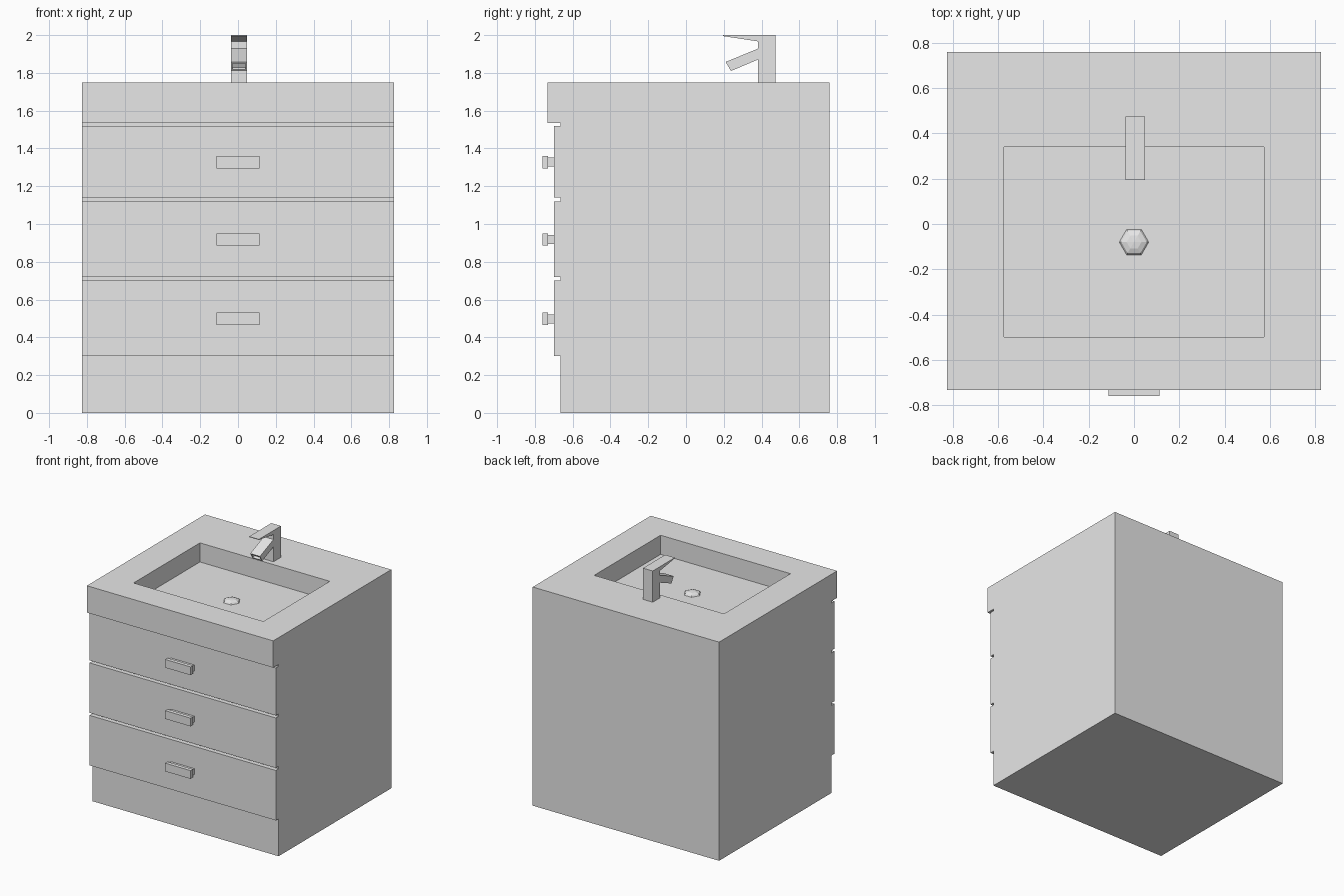
import bpy
import bmesh
from mathutils import Vector

if "Cube" in bpy.data.objects:
    bpy.data.objects.remove(bpy.data.objects["Cube"], do_unlink=True)

GREY = (0.8, 0.8, 0.8, 1.0)
grey = bpy.data.materials.new("plain_grey")
grey.use_nodes = True
grey.diffuse_color = GREY
grey.node_tree.nodes["Principled BSDF"].inputs["Base Color"].default_value = GREY


def finish(name, bm):
    """Turn a bmesh into a named, flat-shaded object."""
    bmesh.ops.recalc_face_normals(bm, faces=bm.faces)
    mesh = bpy.data.meshes.new(name)
    bm.to_mesh(mesh)
    bm.free()
    mesh.materials.append(grey)
    obj = bpy.data.objects.new(name, mesh)
    bpy.context.collection.objects.link(obj)
    return obj


def prism(profile, x0, x1):
    """Extrude a side profile of (y, z) points from x0 to x1."""
    bm = bmesh.new()
    face = bm.faces.new([bm.verts.new((x0, y, z)) for y, z in profile])
    out = bmesh.ops.extrude_face_region(bm, geom=[face])
    verts = [v for v in out["geom"] if isinstance(v, bmesh.types.BMVert)]
    bmesh.ops.translate(bm, verts=verts, vec=(x1 - x0, 0, 0))
    bmesh.ops.recalc_face_normals(bm, faces=bm.faces)
    return bm


def facing(bm, direction):
    """The face that looks most nearly along a direction."""
    bm.normal_update()
    return max(bm.faces, key=lambda f: f.normal.dot(Vector(direction)))


def push(bm, face, offset):
    """Extrude one face by an offset, leaving no inner face."""
    out = bmesh.ops.extrude_discrete_faces(bm, faces=[face])
    bmesh.ops.translate(bm, verts=out["faces"][0].verts, vec=offset)


# Cabinet: side profile with plinth, three drawer fronts and thick top
HALF_W, BACK, PLINTH, DRAWER, TOP_FRONT, TOP = 0.825, 0.76, -0.665, -0.70, -0.733, 1.75
DRAWERS = [(0.30, 0.70), (0.72, 1.12), (1.14, 1.52)]
profile = [(BACK, 0), (PLINTH, 0)]
for low, high in DRAWERS:
    profile += [(PLINTH, low), (DRAWER, low), (DRAWER, high), (PLINTH, high)]
profile += [(PLINTH, 1.535), (TOP_FRONT, 1.535), (TOP_FRONT, TOP), (BACK, TOP)]
cabinet = prism(profile, -HALF_W, HALF_W)

# Basin: inset the worktop and sink the inner face
BASIN_DEPTH = 0.153
worktop = max(cabinet.faces, key=lambda f: f.calc_center_median().z)
bmesh.ops.inset_individual(cabinet, faces=[worktop], thickness=0.2)
for v in worktop.verts:
    v.co.x = 0.575 if v.co.x > 0 else -0.575
    v.co.y = 0.34 if v.co.y > 0 else -0.50
push(cabinet, worktop, (0, 0, -BASIN_DEPTH))
finish("cabinet_with_basin", cabinet)

# Drain: shallow six-sided dome on the basin floor
drain = bmesh.new()
bmesh.ops.create_uvsphere(drain, u_segments=6, v_segments=6, radius=0.065)
bmesh.ops.bisect_plane(drain, geom=drain.verts[:] + drain.edges[:] + drain.faces[:],
                       plane_co=(0, 0, 0), plane_no=(0, 0, -1), clear_outer=True)
for v in drain.verts:
    v.co = Vector((-v.co.y, v.co.x, v.co.z * 0.35))
bmesh.ops.translate(drain, verts=drain.verts, vec=(0, -0.08, TOP - BASIN_DEPTH))
finish("drain", drain)

# Drawer handles: bar with a narrower stem behind it
for label, z in zip(("lower", "middle", "upper"), (0.498, 0.918, 1.328)):
    bar = prism([(-0.76, z - 0.033), (-0.76, z + 0.033),
                 (-0.73, z + 0.033), (-0.73, z - 0.033)], -0.113, 0.113)
    stem = facing(bar, (0, 1, 0))
    bmesh.ops.inset_individual(bar, faces=[stem], thickness=0.013)
    push(bar, stem, (0, 0.03, 0))
    finish(label + "_handle", bar)

# Tap: square post, wedge lever on top, sloping spout with a recessed mouth
TAP_L, TAP_R = -0.038, 0.048
finish("tap_post", prism([(0.38, TOP), (0.475, TOP), (0.475, 1.967), (0.38, 1.967)],
                         TAP_L, TAP_R))
finish("tap_lever", prism([(0.195, 2.0), (0.475, 2.0), (0.475, 1.967),
                           (0.38, 1.967), (0.195, 1.995)], TAP_L, TAP_R))
spout = prism([(0.38, 1.928), (0.21, 1.858), (0.238, 1.81), (0.38, 1.87)], TAP_L, TAP_R)
mouth = facing(spout, (0, -0.87, -0.5))
inward = -mouth.normal * 0.02
bmesh.ops.inset_individual(spout, faces=[mouth], thickness=0.012)
push(spout, mouth, inward)
finish("tap_spout", spout)
